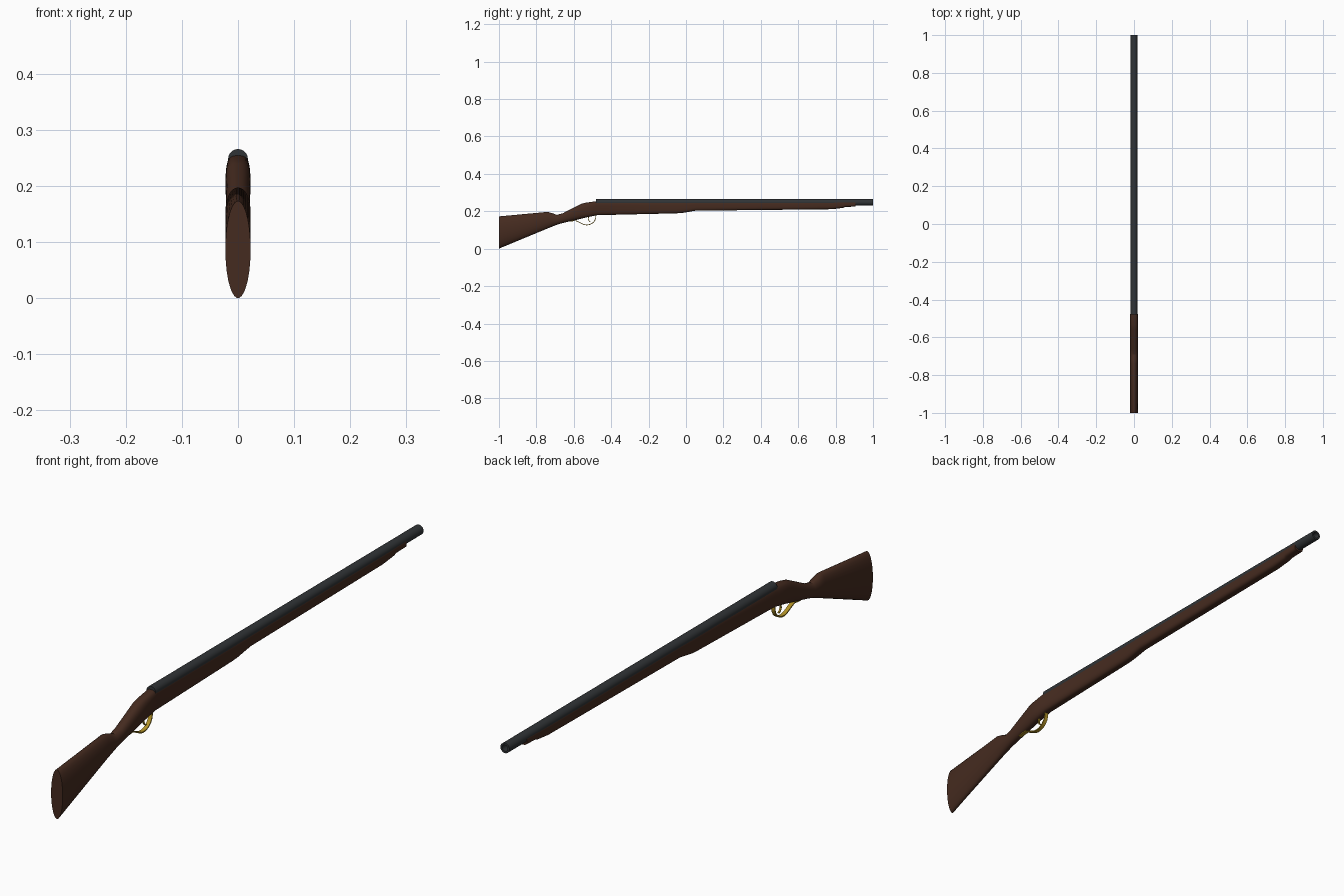
import bpy, bmesh
from math import cos, sin, pi, hypot

if "Cube" in bpy.data.objects:
    bpy.data.objects.remove(bpy.data.objects["Cube"])


def material(name, rgb):
    m = bpy.data.materials.new(name)
    m.diffuse_color = (*rgb, 1)
    m.use_nodes = True
    m.node_tree.nodes["Principled BSDF"].inputs["Base Color"].default_value = m.diffuse_color
    return m


WOOD = material("dark_wood", (0.06, 0.024, 0.014))
STEEL = material("gun_steel", (0.03, 0.034, 0.037))
BRASS = material("brass", (0.45, 0.29, 0.02))


def loft(name, rings, mat, closed=False, smooth=30):
    """Skin a list of equal-length point rings; cap the ends or join them."""
    bm = bmesh.new()
    vs = [[bm.verts.new(p) for p in r] for r in rings]
    n = len(vs[0])
    pairs = list(zip(vs, vs[1:])) + ([(vs[-1], vs[0])] if closed else [])
    for a, b in pairs:
        for i in range(n):
            j = (i + 1) % n
            bm.faces.new((a[i], a[j], b[j], b[i]))
    if not closed:
        bm.faces.new(vs[0])
        bm.faces.new(vs[-1])
    bmesh.ops.recalc_face_normals(bm, faces=bm.faces[:])
    me = bpy.data.meshes.new(name)
    bm.to_mesh(me)
    bm.free()
    me.materials.append(mat)
    ob = bpy.data.objects.new(name, me)
    bpy.context.collection.objects.link(ob)
    bpy.context.view_layer.objects.active = ob
    ob.select_set(True)
    bpy.ops.object.shade_smooth_by_angle(angle=smooth * pi / 180)
    ob.select_set(False)
    return ob


def section(y, z0, z1, w, e, n=32):
    """Superellipse cross-section; e = 2 is an ellipse, larger is boxier."""
    def p(t):
        return (1 if t > 0 else -1) * abs(t) ** (2 / e)
    zc, h = (z0 + z1) / 2, (z1 - z0) / 2
    return [(w * p(cos(2 * pi * (i + .5) / n)), y, zc + h * p(sin(2 * pi * (i + .5) / n)))
            for i in range(n)]


def circle(y, r, zc=0.248, n=32):
    return [(r * cos(2 * pi * i / n), y, zc + r * sin(2 * pi * i / n)) for i in range(n)]


def strap(name, path, width, thick, mat):
    """Flat band following a (y, z) path."""
    rings = []
    for i, (y, z) in enumerate(path):
        a, b = path[max(i - 1, 0)], path[min(i + 1, len(path) - 1)]
        dy, dz = b[0] - a[0], b[1] - a[1]
        l = hypot(dy, dz)
        ny, nz = -dz / l * thick / 2, dy / l * thick / 2
        w = width / 2
        rings.append([(-w, y - ny, z - nz), (w, y - ny, z - nz),
                      (w, y + ny, z + nz), (-w, y + ny, z + nz)])
    return loft(name, rings, mat)


# Stock: butt, comb notch, wrist, breech and long fore-end (y, bottom, top, half width, shape)
stations = [
    (-1.0, 0.0, 0.173, 0.0225, 2), (-0.74, 0.108, 0.197, 0.0225, 2.1),
    (-0.715, 0.118, 0.190, 0.0215, 2.1), (-0.69, 0.128, 0.181, 0.0205, 2.1),
    (-0.66, 0.137, 0.189, 0.0205, 2.2), (-0.56, 0.160, 0.240, 0.0225, 2.4),
    (-0.535, 0.167, 0.246, 0.0225, 2.7), (-0.48, 0.178, 0.254, 0.0215, 3),
    (-0.475, 0.179, 0.254, 0.0195, 3.2), (-0.05, 0.189, 0.254, 0.0185, 3.2),
    (-0.02, 0.191, 0.254, 0.0185, 3.2), (0.05, 0.203, 0.254, 0.0185, 3.2),
    (0.78, 0.211, 0.254, 0.0185, 3.2), (0.84, 0.218, 0.254, 0.0185, 3.2),
    (0.85, 0.223, 0.254, 0.0185, 3.2), (0.905, 0.225, 0.254, 0.0185, 3.2)]
loft("stock", [section(*s) for s in stations], WOOD)

# Barrel with bored muzzle
loft("barrel", [circle(-0.48, 0.0175), circle(1.0, 0.0175),
                circle(1.0, 0.011), circle(0.85, 0.011)], STEEL)

# Trigger guard bow with rear tang
bow = [(-0.530 + 0.048 * cos(a * pi / 180), 0.172 + 0.045 * sin(a * pi / 180))
       for a in range(25, -121, -12)]
strap("trigger_guard", bow + [(-0.572, 0.142), (-0.590, 0.150), (-0.625, 0.147)],
      0.014, 0.004, BRASS)

# Curved trigger
strap("trigger", [(-0.515, 0.180), (-0.521, 0.168), (-0.523, 0.158),
                  (-0.519, 0.149), (-0.511, 0.143)], 0.006, 0.004, BRASS)
